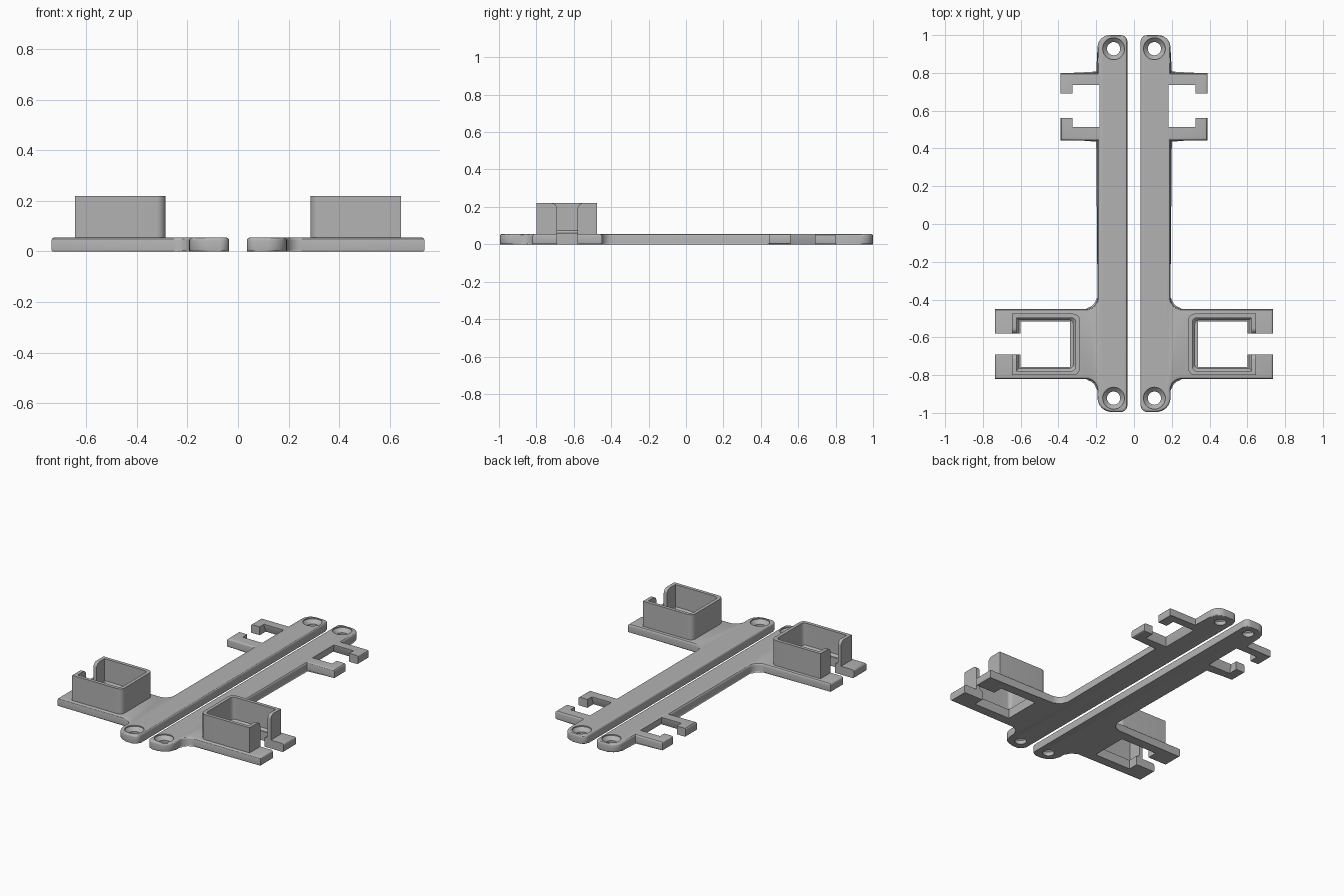
import bpy, bmesh, math
from mathutils import Vector

cube = bpy.data.objects.get("Cube")
if cube:
    bpy.data.objects.remove(cube, do_unlink=True)

grey = bpy.data.materials.new("matte grey")
grey.use_nodes = True
grey.diffuse_color = (0.45, 0.45, 0.45, 1)
grey.node_tree.nodes["Principled BSDF"].inputs["Base Color"].default_value = (0.45, 0.45, 0.45, 1)


def outline(corners, steps=8):
    """Right-angled outline from (x, y, radius) corners."""
    pts, n = [], len(corners)
    for i, (x, y, r) in enumerate(corners):
        p = Vector((x, y))
        if r == 0:
            pts.append(p)
            continue
        d1 = (Vector(corners[i - 1][:2]) - p).normalized()
        d2 = (Vector(corners[(i + 1) % n][:2]) - p).normalized()
        c = p + r * (d1 + d2)
        for k in range(steps + 1):
            t = math.pi / 2 * k / steps
            pts.append(c - r * (d2 * math.cos(t) + d1 * math.sin(t)))
    return pts


def rect(x0, x1, y0, y1, r=0.0):
    """Rectangle with its two inboard corners rounded."""
    return outline([(x0, y0, r), (x1, y0, 0), (x1, y1, 0), (x0, y1, r)])


def circle(x, y, r, n=32):
    return [Vector((x + r * math.cos(2 * math.pi * k / n),
                    y + r * math.sin(2 * math.pi * k / n))) for k in range(n)]


def loft(name, layers, bevel=0.0):
    """Solid through matching outlines at the given heights."""
    bm = bmesh.new()
    rings = [[bm.verts.new((p.x, p.y, z)) for p in pts] for pts, z in layers]
    n = len(rings[0])
    caps = [bm.faces.new(rings[0][::-1]), bm.faces.new(rings[-1])]
    for a, b in zip(rings, rings[1:]):
        for i in range(n):
            j = (i + 1) % n
            bm.faces.new((a[i], a[j], b[j], b[i]))
    if bevel:
        for cap, size in zip(caps, (bevel * 0.6, bevel)):
            bmesh.ops.bevel(bm, geom=list(cap.edges), offset=size, segments=3,
                            profile=0.5, affect='EDGES', clamp_overlap=False)
    bmesh.ops.recalc_face_normals(bm, faces=bm.faces)
    mesh = bpy.data.meshes.new(name)
    bm.to_mesh(mesh)
    bm.free()
    ob = bpy.data.objects.new(name, mesh)
    bpy.context.collection.objects.link(ob)
    ob.data.materials.append(grey)
    return ob


def finish(ob, cutters):
    """Cut, mirror to the other side and shade."""
    for c in cutters:
        c.hide_render = True
        m = ob.modifiers.new("cut", 'BOOLEAN')
        m.operation, m.solver, m.object = 'DIFFERENCE', 'EXACT', c
    m = ob.modifiers.new("mirror", 'MIRROR')
    m.use_mirror_merge = False
    bpy.ops.object.select_all(action='DESELECT')
    ob.select_set(True)
    bpy.context.view_layer.objects.active = ob
    for m in list(ob.modifiers):
        bpy.ops.object.modifier_apply(modifier=m.name)
    bpy.ops.object.shade_smooth_by_angle(angle=math.radians(30))
    for c in cutters:
        bpy.data.objects.remove(c, do_unlink=True)


T = 0.055                 # plate thickness
IN, OUT = 0.035, 0.193    # bar sides
TIP, CLIP = 0.737, 0.39   # platform and clip reach

# Flat rail with platform and clip block
plate = loft("rail_plate", [(pts, z) for z in (0, T) for pts in [outline([
    (IN, -0.995, 0.035), (OUT, -0.995, 0.075), (OUT, -0.82, 0.06), (TIP, -0.82, 0),
    (TIP, -0.45, 0), (OUT, -0.45, 0.06), (OUT, 0.443, 0), (CLIP, 0.443, 0),
    (CLIP, 0.8, 0), (OUT, 0.8, 0), (OUT, 1.0, 0.065), (IN, 1.0, 0.035)])]], 0.012)

# Countersunk screw holes
cuts = []
for y in (-0.922, 0.928):
    cuts.append(loft("screw_hole", [(circle(0.108, y, r), z) for r, z in
                ((0.035, -0.1), (0.035, 0.025), (0.058, 0.048), (0.058, 0.1))]))
# Platform window and its side opening
cuts.append(loft("window", [(rect(0.338, 0.6, -0.757, -0.515), z) for z in (-0.1, 0.1)]))
cuts.append(loft("opening", [(rect(0.55, 0.8, -0.69, -0.58), z) for z in (-0.1, 0.1)]))
# Clip slot, undercut towards the bottom, and its mouth
cuts.append(loft("slot", [(rect(0.183 - g, 0.325, 0.513 - g, 0.735 + g), z)
                          for g, z in ((0.02, -0.01), (0, 0.045), (0, 0.1))]))
cuts.append(loft("mouth", [(rect(0.3, 0.45, 0.56, 0.69), z) for z in (-0.1, 0.1)]))
finish(plate, cuts)

# Upright socket wall with rounded inboard corners
wall = loft("socket_wall", [(rect(0.287, 0.645, -0.8, -0.475, 0.035), z)
                            for z in (0.045, 0.22)])
pocket = loft("pocket", [(rect(0.309 + g, 0.622 - g, -0.778 + g, -0.497 - g, 0.024), z)
                         for g, z in ((0.012, 0.06), (0, 0.075), (0, 0.3))])
window = loft("window", [(rect(0.338, 0.6, -0.757, -0.515), z) for z in (0, 0.1)])

# Wall opening flares in a curve at the rim
flare = []
for k in range(9):
    t = math.pi / 2 * k / 8
    flare.append((0.03 * (1 - math.cos(t)), 0.19 + 0.03 * math.sin(t)))
gap = loft("wall_gap", [(rect(0.58, 0.7, -0.69 - g, -0.58 + g), z)
                        for g, z in [(0, 0)] + flare + [(0.03, 0.3)]])
finish(wall, [pocket, window, gap])
